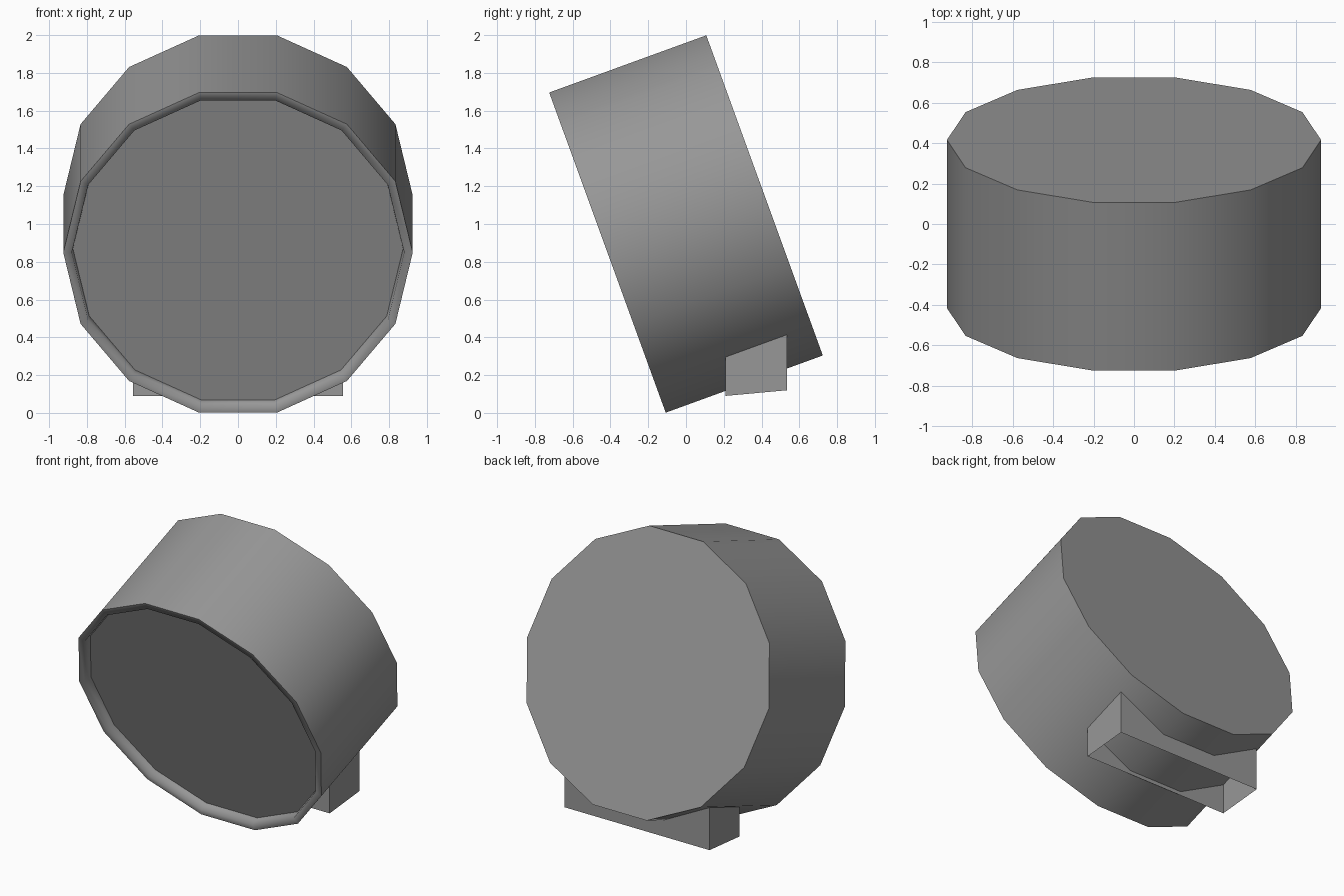
import bpy, bmesh
from math import cos, sin, pi, radians
from mathutils import Matrix

if "Cube" in bpy.data.objects:
    bpy.data.objects.remove(bpy.data.objects["Cube"])

SIDES, HALF_DEPTH, TILT = 14, 0.4425, radians(20)

grey = bpy.data.materials.new("mid grey")
grey.use_nodes = True
colour = (0.31, 0.31, 0.31, 1)
grey.diffuse_color = colour
grey.node_tree.nodes["Principled BSDF"].inputs["Base Color"].default_value = colour


def add_object(name, bm):
    mesh = bpy.data.meshes.new(name)
    bm.to_mesh(mesh)
    bm.free()
    mesh.materials.append(grey)
    obj = bpy.data.objects.new(name, mesh)
    bpy.context.collection.objects.link(obj)
    return obj


def lathe(bm, profile):
    """Spin (radius, y) points about the y axis and cap both ends."""
    rings = [[bm.verts.new((r * cos(2 * pi * k / SIDES), y, r * sin(2 * pi * k / SIDES)))
              for k in range(SIDES)] for r, y in profile]
    for a, b in zip(rings, rings[1:]):
        for k in range(SIDES):
            n = (k + 1) % SIDES
            bm.faces.new((a[k], a[n], b[n], b[k])).smooth = True
    bm.faces.new(rings[0])
    bm.faces.new(rings[-1])
    bmesh.ops.recalc_face_normals(bm, faces=bm.faces)
    return rings


# Tilted drum: closed back, shallow recessed face inside a narrow front lip
bm = bmesh.new()
rings = lathe(bm, [(0.925, HALF_DEPTH), (0.925, -HALF_DEPTH),
                   (0.88, -HALF_DEPTH), (0.874, -HALF_DEPTH + 0.06)])
for ring in rings[:2]:
    for k in range(SIDES):
        bm.edges.get((ring[k], ring[(k + 1) % SIDES])).smooth = False
bm.transform(Matrix.Translation((0, 0, 1)) @ Matrix.Rotation(TILT, 4, "X"))
add_object("drum_body", bm)

# Foot: thin-walled frame, open below, running up into the drum
bm = bmesh.new()
bmesh.ops.create_cube(bm, size=1)
for v in bm.verts:
    back, top = v.co.y > 0, v.co.z > 0
    v.co.x *= 1.11
    v.co.y = 0.535 if back else 0.21
    v.co.z = 0.55 if top else (0.12 if back else 0.09)
underside = [f for f in bm.faces if f.calc_center_median().z < 0.2]
bmesh.ops.delete(bm, geom=underside, context="FACES_ONLY")
add_object("rear_foot", bm)
